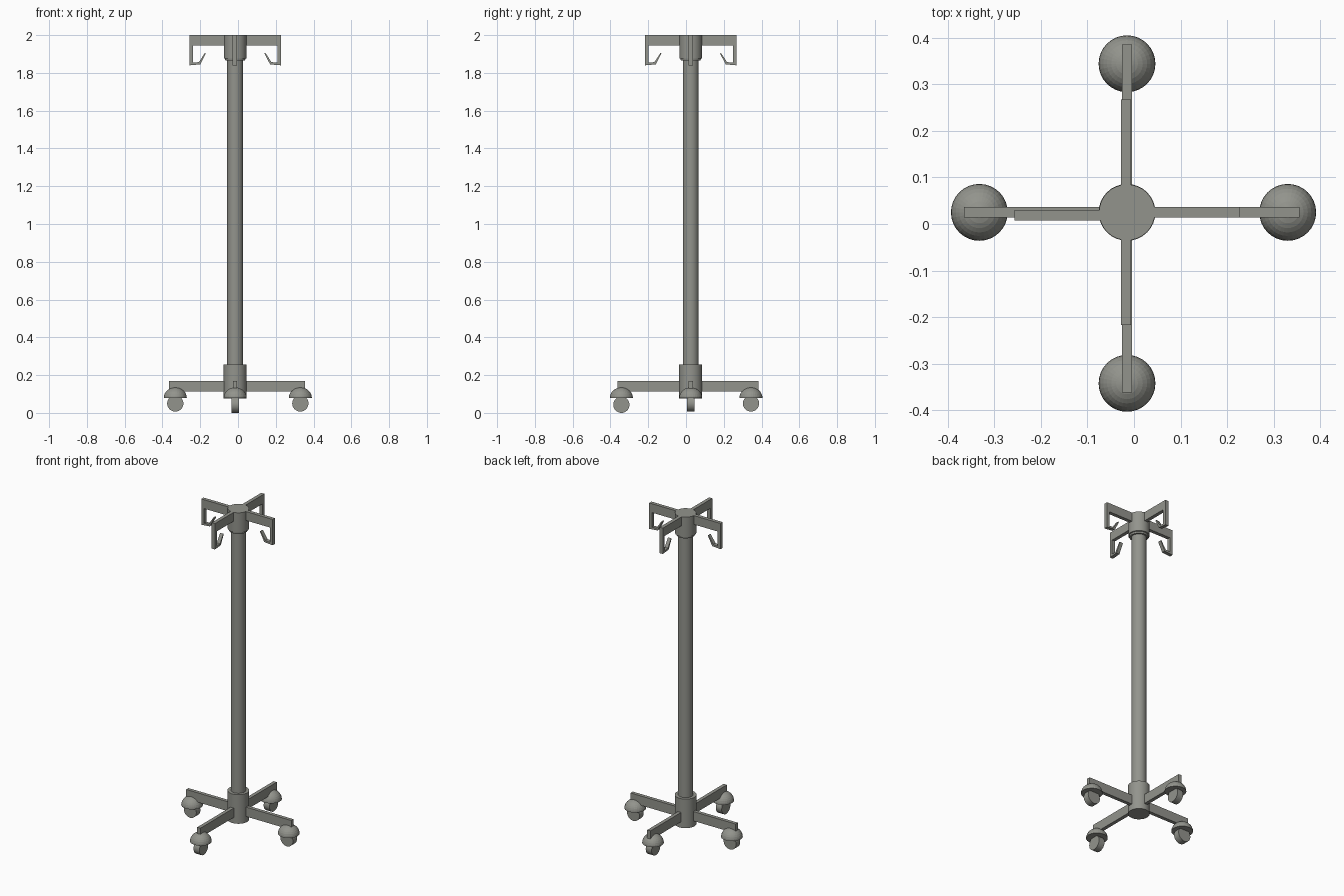
import bpy, bmesh, math
from mathutils import Matrix, Vector

if "Cube" in bpy.data.objects:
    bpy.data.objects.remove(bpy.data.objects["Cube"])

CX, CY = -0.015, 0.025          # pole axis

metal = bpy.data.materials.new("grey_metal")
metal.diffuse_color = (0.29, 0.295, 0.265, 1)
metal.use_nodes = True
metal.node_tree.nodes["Principled BSDF"].inputs["Base Color"].default_value = metal.diffuse_color


def finish(name, bm, smooth=False):
    bmesh.ops.recalc_face_normals(bm, faces=bm.faces[:])
    me = bpy.data.meshes.new(name)
    bm.to_mesh(me)
    bm.free()
    me.materials.append(metal)
    ob = bpy.data.objects.new(name, me)
    bpy.context.collection.objects.link(ob)
    if smooth:
        bpy.context.view_layer.objects.active = ob
        bpy.ops.object.select_all(action='DESELECT')
        ob.select_set(True)
        bpy.ops.object.shade_smooth_by_angle(angle=math.radians(35))
    return ob


def lathe(name, profile, centre, segs=32, rot=Matrix(), smooth=True):
    """Closed solid of revolution from (radius, height) points."""
    bm = bmesh.new()
    vs = [bm.verts.new((r, 0, h)) for r, h in profile]
    es = [bm.edges.new(p) for p in zip(vs, vs[1:])]
    bmesh.ops.spin(bm, geom=vs + es, cent=(0, 0, 0), axis=(0, 0, 1),
                   angle=2 * math.pi, steps=segs, use_duplicate=False)
    bmesh.ops.remove_doubles(bm, verts=bm.verts[:], dist=1e-5)
    bmesh.ops.transform(bm, verts=bm.verts[:], matrix=Matrix.Translation(centre) @ rot)
    return finish(name, bm, smooth)


def radial_plate(name, outline, angle, centre, thick=0.022):
    """Outline in (distance, z), extruded sideways and turned about the pole."""
    bm = bmesh.new()
    f = bm.faces.new([bm.verts.new((d, -thick / 2, z)) for d, z in outline])
    ext = bmesh.ops.extrude_face_region(bm, geom=[f])
    bmesh.ops.translate(bm, vec=(0, thick, 0),
                        verts=[v for v in ext['geom'] if isinstance(v, bmesh.types.BMVert)])
    bmesh.ops.transform(bm, verts=bm.verts[:], matrix=Matrix.Translation(
        (*centre, 0)) @ Matrix.Rotation(angle, 4, 'Z'))
    return finish(name, bm)


# Pole and its two hubs
lathe("pole", [(0, 0.2), (0.042, 0.2), (0.042, 1.9), (0, 1.9)], (CX, CY, 0))
lathe("base_hub", [(0, 0.075), (0.061, 0.075), (0.061, 0.255), (0, 0.255)], (CX, CY, 0))
lathe("top_hub", [(0, 1.865), (0.052, 1.865), (0.054, 1.875), (0.06, 1.877),
                  (0.06, 2.0), (0, 2.0)], (CX, CY, 0))

# side, angle, leg end, caster distance, wheel height, hook side shift
sides = [("right", 0, 0.370, 0.345, 0.050, (0, 0)),
         ("back", 90, 0.360, 0.319, 0.050, (-0.002, 0)),
         ("left", 180, 0.350, 0.317, 0.050, (0, -0.006)),
         ("front", 270, 0.387, 0.367, 0.043, (-0.002, 0))]

for side, deg, leg, reach, wheel_z, shift in sides:
    a = math.radians(deg)
    out = Vector((math.cos(a), math.sin(a), 0))
    # Base leg
    radial_plate("leg_" + side, [(0.03, 0.112), (leg, 0.112), (leg, 0.17), (0.03, 0.17)],
                 a, (CX, CY))
    # Hook arm with turned-in pointed tip
    hook = [(0.03, 2.0), (0.242, 2.0), (0.242, 1.84), (0.185, 1.845), (0.155, 1.903),
            (0.160, 1.906), (0.192, 1.857), (0.223, 1.854), (0.223, 1.945), (0.03, 1.945)]
    radial_plate("hook_arm_" + side, hook, a, (CX + shift[0], CY + shift[1]))
    # Caster: dome cover and wheel rolling along the leg
    pos = Vector((CX, CY, 0)) + out * reach
    dome = [(0.061 * math.cos(t), 0.079 + 0.056 * math.sin(t))
            for t in (i * math.pi / 16 for i in range(9))]
    lathe("caster_dome_" + side, [(0, 0.079)] + dome[:-1] + [(0, 0.135)], pos, smooth=False)
    rot = Matrix.Rotation(a, 4, 'Z') @ Matrix.Rotation(math.pi / 2, 4, 'X')
    lathe("wheel_" + side, [(0, -0.02), (0.043, -0.02), (0.043, 0.02), (0, 0.02)],
          pos + Vector((0, 0, wheel_z)), rot=rot)
